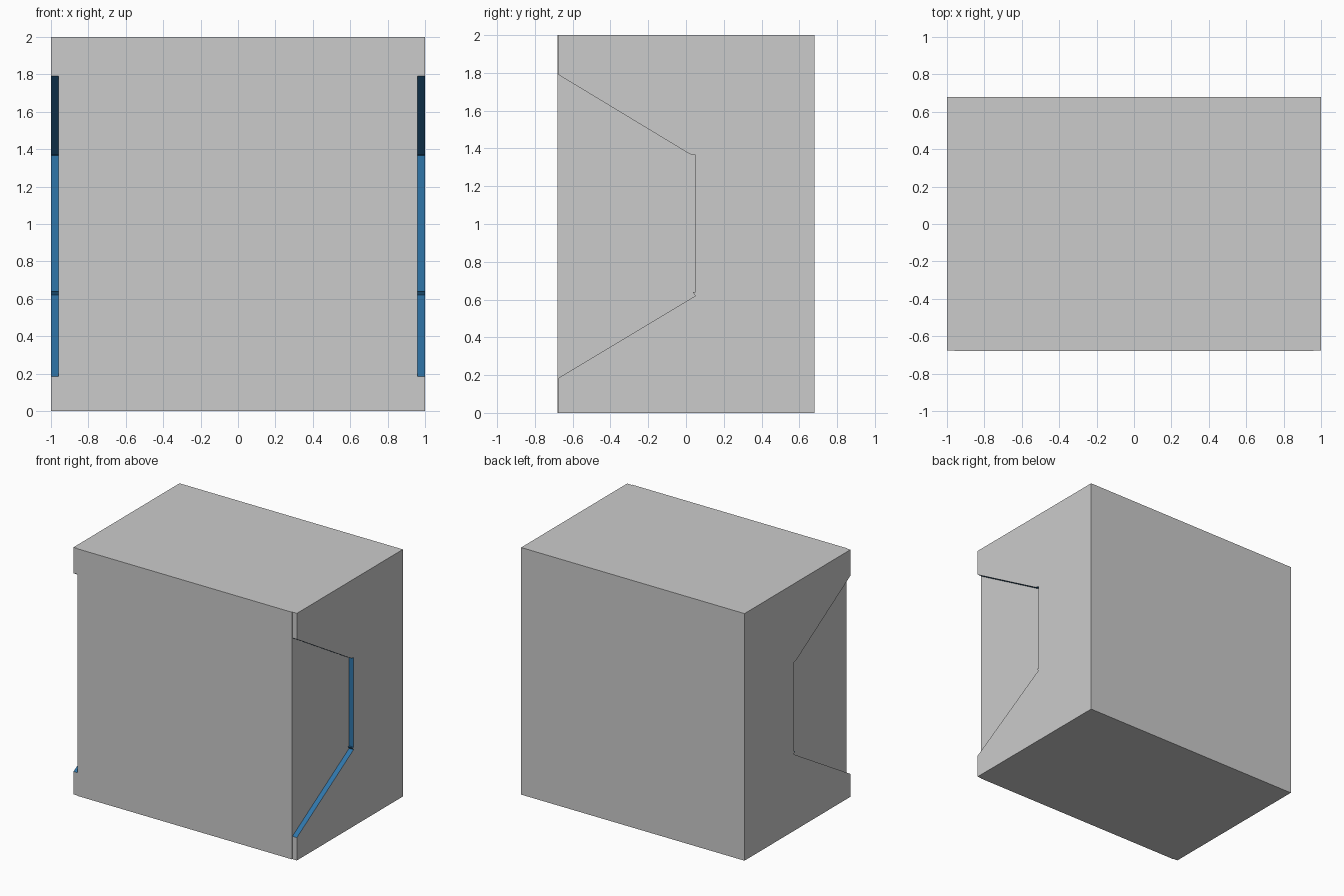
import bpy, bmesh
from mathutils import Vector

cube = bpy.data.objects.get("Cube")
if cube:
    bpy.data.objects.remove(cube, do_unlink=True)


def material(name, rgb):
    mat = bpy.data.materials.new(name)
    mat.use_nodes = True
    mat.diffuse_color = (*rgb, 1)
    mat.node_tree.nodes["Principled BSDF"].inputs["Base Color"].default_value = (*rgb, 1)
    return mat


grey = material("light grey", (0.6, 0.6, 0.6))
blue = material("blue", (0.028, 0.18, 0.40))

CORE = 0.96                      # half width of the core
FRONT, LIP, BACK = -0.68, -0.675, 0.68
HEIGHT = 2.0


def extrude_profile(name, points, x0, x1, painted=None):
    """Extrude a (y, z) outline along x; painted(face) picks the blue faces."""
    bm = bmesh.new()
    face = bm.faces.new([bm.verts.new((x0, y, z)) for y, z in points])
    result = bmesh.ops.extrude_face_region(bm, geom=[face], use_keep_orig=True)
    moved = [v for v in result["geom"] if isinstance(v, bmesh.types.BMVert)]
    bmesh.ops.translate(bm, vec=Vector((x1 - x0, 0, 0)), verts=moved)
    bmesh.ops.recalc_face_normals(bm, faces=bm.faces)
    for f in bm.faces:
        f.material_index = int(bool(painted and painted(f)))
    mesh = bpy.data.meshes.new(name)
    bm.to_mesh(mesh)
    bm.free()
    mesh.materials.append(grey)
    mesh.materials.append(blue)
    obj = bpy.data.objects.new(name, mesh)
    bpy.context.collection.objects.link(obj)
    return obj


# Plain box between the side panels
extrude_profile("core_box",
                [(FRONT, 0), (BACK, 0), (BACK, HEIGHT), (FRONT, HEIGHT)],
                -CORE, CORE)

# Side panel outline with the open-fronted recess
panel = [(LIP, 0), (BACK, 0), (BACK, HEIGHT), (LIP, HEIGHT),
         (LIP, 1.79), (0.02, 1.37), (0.05, 1.365), (0.05, 0.64),
         (0.035, 0.64), (0.05, 0.62), (LIP, 0.185)]


def is_recess_rim(face):
    """Edge faces lying inside the recess."""
    c = face.calc_center_median()
    return abs(face.normal.x) < 0.5 and LIP + 0.01 < c.y < 0.1 and 0.1 < c.z < 1.9


for side, sign in (("left", 1), ("right", -1)):
    extrude_profile(side + "_panel", panel, sign * CORE, sign, is_recess_rim)
